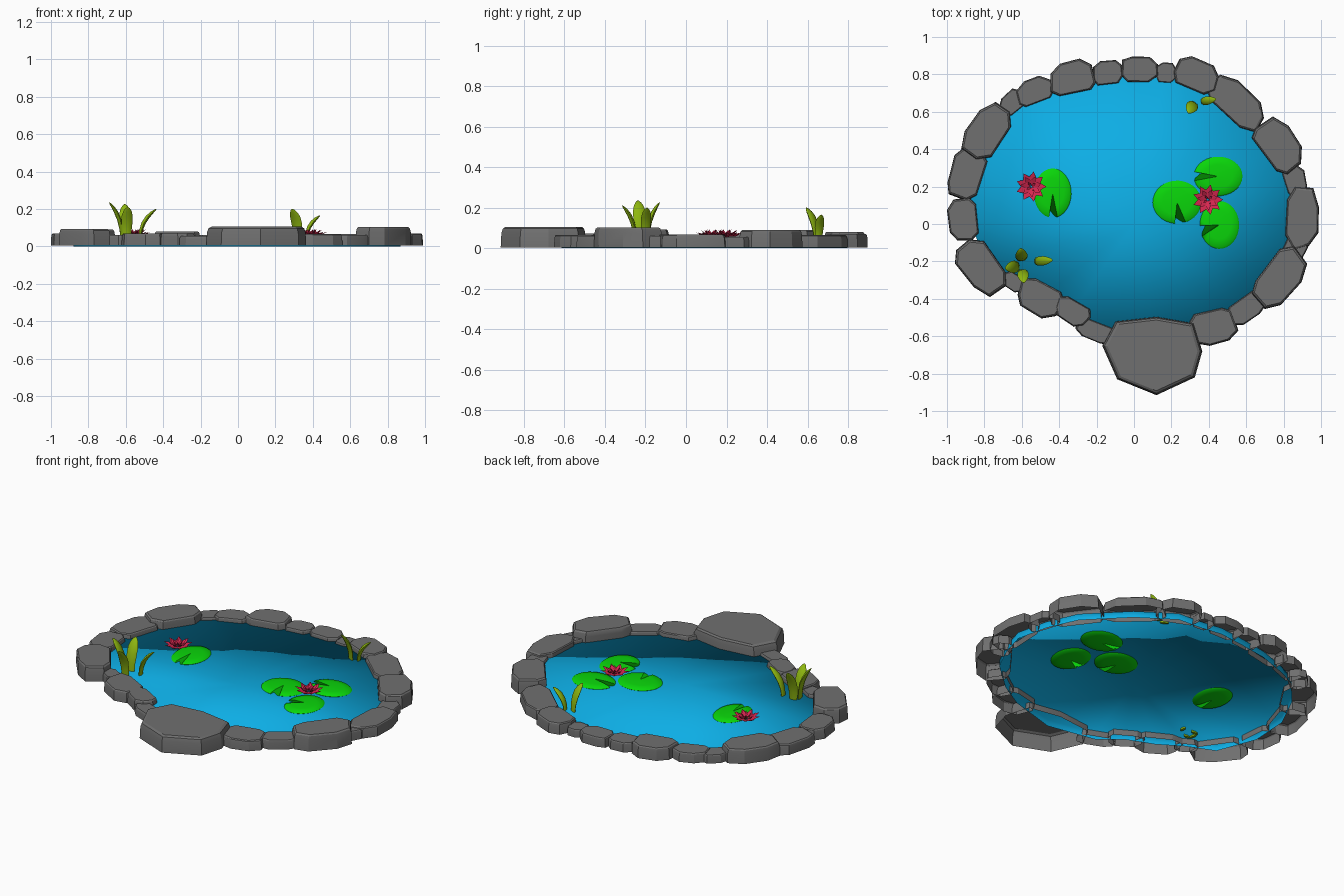
import bpy, bmesh, math, random
from mathutils import Vector

if "Cube" in bpy.data.objects:
    bpy.data.objects.remove(bpy.data.objects["Cube"])

random.seed(4)


def material(name, rgb):
    m = bpy.data.materials.new(name)
    m.diffuse_color = (*rgb, 1)
    m.use_nodes = True
    m.node_tree.nodes["Principled BSDF"].inputs["Base Color"].default_value = m.diffuse_color
    return m


STONE = material("grey stone", (0.16, 0.16, 0.16))
WATER = material("blue water", (0.004, 0.42, 0.78))
PAD = material("pad green", (0.003, 0.68, 0.003))
PETAL = material("petal red", (0.68, 0.02, 0.08))
REED = material("reed green", (0.27, 0.47, 0.005))


def finish(name, bm, mat, angle=None):
    """Turn a bmesh into an object; angle None means smooth everywhere."""
    bmesh.ops.recalc_face_normals(bm, faces=bm.faces[:])
    me = bpy.data.meshes.new(name)
    bm.to_mesh(me)
    bm.free()
    me.materials.append(mat)
    ob = bpy.data.objects.new(name, me)
    bpy.context.collection.objects.link(ob)
    me.shade_smooth()
    if angle is not None:
        me.set_sharp_from_angle(angle=math.radians(angle))
    return ob


def loft(bm, rings, closed=True):
    """Join rings of points with quads; returns the rings of vertices."""
    vs = [[bm.verts.new(p) for p in r] for r in rings]
    n = len(vs[0])
    for a, b in zip(vs, vs[1:]):
        for i in range(n if closed else n - 1):
            j = (i + 1) % n
            bm.faces.new((a[i], a[j], b[j], b[i]))
    return vs


def stone(name, outline, h):
    """Rock with an open underside, straight walls and a chamfered top."""
    c = sum((Vector(p) for p in outline), Vector((0, 0))) / len(outline)
    rings = []
    for s, z in ((1, 0.004), (0.985, h * 0.72), (0.955, h * 0.92), (0.9, h)):
        rings.append([(*(c + (Vector(p) - c) * s), z) for p in outline])
    bm = bmesh.new()
    bm.faces.new(loft(bm, rings)[-1])
    return finish(name, bm, STONE, 25)


# Rim stones, clockwise from the back: x, y, length, width, height
STONES = [
    (.03, .83, .19, .14, .06), (.17, .81, .11, .11, .05), (.33, .80, .25, .17, .07),
    (.55, .65, .34, .18, .065), (.775, .42, .32, .19, .09), (.86, .23, .18, .12, .055),
    (.905, .03, .32, .18, .068), (.86, -.13, .14, .12, .06), (.78, -.29, .34, .2, .103),
    (.60, -.45, .22, .13, .06), (.43, -.55, .25, .19, .066), (.12, -.64, 0, 0, 0),
    (-.20, -.58, .22, .10, .055), (-.33, -.47, .20, .12, .072), (-.50, -.40, .26, .17, .07),
    (-.64, -.31, .14, .09, .06), (-.82, -.23, .32, .19, .093), (-.915, .02, .23, .17, .068),
    (-.90, .27, .30, .18, .068), (-.79, .49, .32, .19, .09), (-.65, .65, .15, .11, .055),
    (-.53, .71, .21, .13, .062), (-.33, .78, .25, .18, .08), (-.14, .81, .17, .12, .06),
]
BLOCK = [(-.5, -.22), (-.34, -.47), (.3, -.5), (.5, -.28),
         (.49, .2), (.28, .48), (-.2, .5), (-.47, .3)]
for i, (x, y, length, width, h) in enumerate(STONES):
    if not length:
        continue
    p, q = STONES[i - 1], STONES[(i + 1) % len(STONES)]
    t = Vector((q[0] - p[0], q[1] - p[1])).normalized()
    side = Vector((-t.y, t.x))
    pts = []
    for u, v in BLOCK:
        u += random.uniform(-.04, .04)
        v += random.uniform(-.05, .05)
        pts.append(Vector((x, y)) + t * u * length + side * v * width)
    stone(f"rim_stone_{i + 1}", pts, h)

# Large flat rock at the front
stone("front_rock", [(-.17, -.65), (-.09, -.83), (.12, -.915), (.325, -.82),
                     (.365, -.68), (.32, -.53), (.12, -.495), (-.1, -.52)], .105)

# Water: a fan with a short skirt under the stones, smoothed over its edge
bm = bmesh.new()
rim = [(s[0] * .96, s[1] * .96) for s in STONES]
rings = loft(bm, [[(x, y, 0) for x, y in rim], [(x, y, .04) for x, y in rim]])
mid = bm.verts.new((0, 0, .04))
top = rings[1]
for i, v in enumerate(top):
    bm.faces.new((v, top[(i + 1) % len(top)], mid))
finish("water", bm, WATER)


def lily_pad(name, x, y, rx, ry, notch):
    """Lens-shaped leaf with a wedge cut out, set through the water."""
    n, gap = 28, math.radians(13)
    angles = [math.radians(notch) + gap + (2 * math.pi - 2 * gap) * i / n for i in range(n + 1)]
    rings = []
    for s, z in ((.06, .028), (.6, .03), (.93, .035), (1, .042), (.93, .049), (.6, .054), (.06, .056)):
        rings.append([(x + rx * s * math.cos(a), y + ry * s * math.sin(a), z) for a in angles])
    bm = bmesh.new()
    vs = loft(bm, rings, closed=False)
    bm.faces.new(vs[0])
    bm.faces.new(vs[-1])
    bm.faces.new([r[0] for r in vs] + [r[-1] for r in reversed(vs)])
    finish(name, bm, PAD, 50)


lily_pad("lily_pad_1", .45, .255, .13, .105, 180)
lily_pad("lily_pad_2", .23, .117, .13, .115, -82)
lily_pad("lily_pad_3", .457, -.005, .105, .128, 195)
lily_pad("lily_pad_4", -.435, .165, .10, .132, -88)


def flower(name, x, y):
    """Water lily: rings of pointed, folded petals rising to the middle."""
    bm = bmesh.new()
    for count, r, z0, z1, turn in ((9, .082, .056, .078, 0), (7, .058, .06, .09, .3), (4, .03, .062, .094, .6)):
        for k in range(count):
            a = turn + 2 * math.pi * k / count
            d, s = Vector((math.cos(a), math.sin(a), 0)), Vector((-math.sin(a), math.cos(a), 0))
            c, w = Vector((x, y, 0)), r * .24
            up = Vector((0, 0, 1))
            root = c + d * .004 + up * z0
            tip = c + d * r + up * z1
            belly = c + d * r * .58 + up * (z0 + (z1 - z0) * .3 - .004)
            ridge = belly + up * .009
            l, rt = belly + s * w + up * .007, belly - s * w + up * .007
            root, tip, belly, ridge, l, rt = [bm.verts.new(p) for p in (root, tip, belly, ridge, l, rt)]
            for m in (belly, ridge):
                for e in (l, rt):
                    bm.faces.new((root, e, m))
                    bm.faces.new((e, tip, m))
    finish(name, bm, PETAL, 30)


flower("flower_left", -.55, .20)
flower("flower_right", .395, .13)


def blade(name, x, y, heading, lean, height, width):
    """Thick reed leaf that bends outwards towards a rounded tip."""
    a = math.radians(heading)
    d, s = Vector((math.cos(a), math.sin(a), 0)), Vector((-math.sin(a), math.cos(a), 0))
    rings, z0 = [], .03
    for t, w in ((0, .75), (.25, .85), (.5, 1), (.7, .98), (.85, .75), (.95, .42), (1, .1)):
        c = Vector((x, y, z0 + (height - z0) * (1.2 * t - .2 * t * t))) + d * lean * t ** 2.2
        n = (d - Vector((0, 0, .9 * t))).normalized()
        rings.append([c + s * width * .5 * w * math.cos(b) + n * .011 * w * math.sin(b)
                      for b in (k * math.pi / 4 for k in range(8))])
    bm = bmesh.new()
    vs = loft(bm, rings)
    bm.faces.new(vs[0])
    bm.faces.new(vs[-1])
    finish(name, bm, REED, 60)


# Reeds: x, y, heading, lean, height, width
for i, r in enumerate([
    (-.60, -.19, 95, .06, .225, .065), (-.62, -.225, 190, .07, .235, .065),
    (-.595, -.25, -85, .065, .21, .06), (-.525, -.20, 5, .09, .20, .05),
    (.32, .645, 240, .06, .20, .065), (.365, .655, 10, .075, .165, .045),
]):
    blade(f"reed_{i + 1}", *r)
